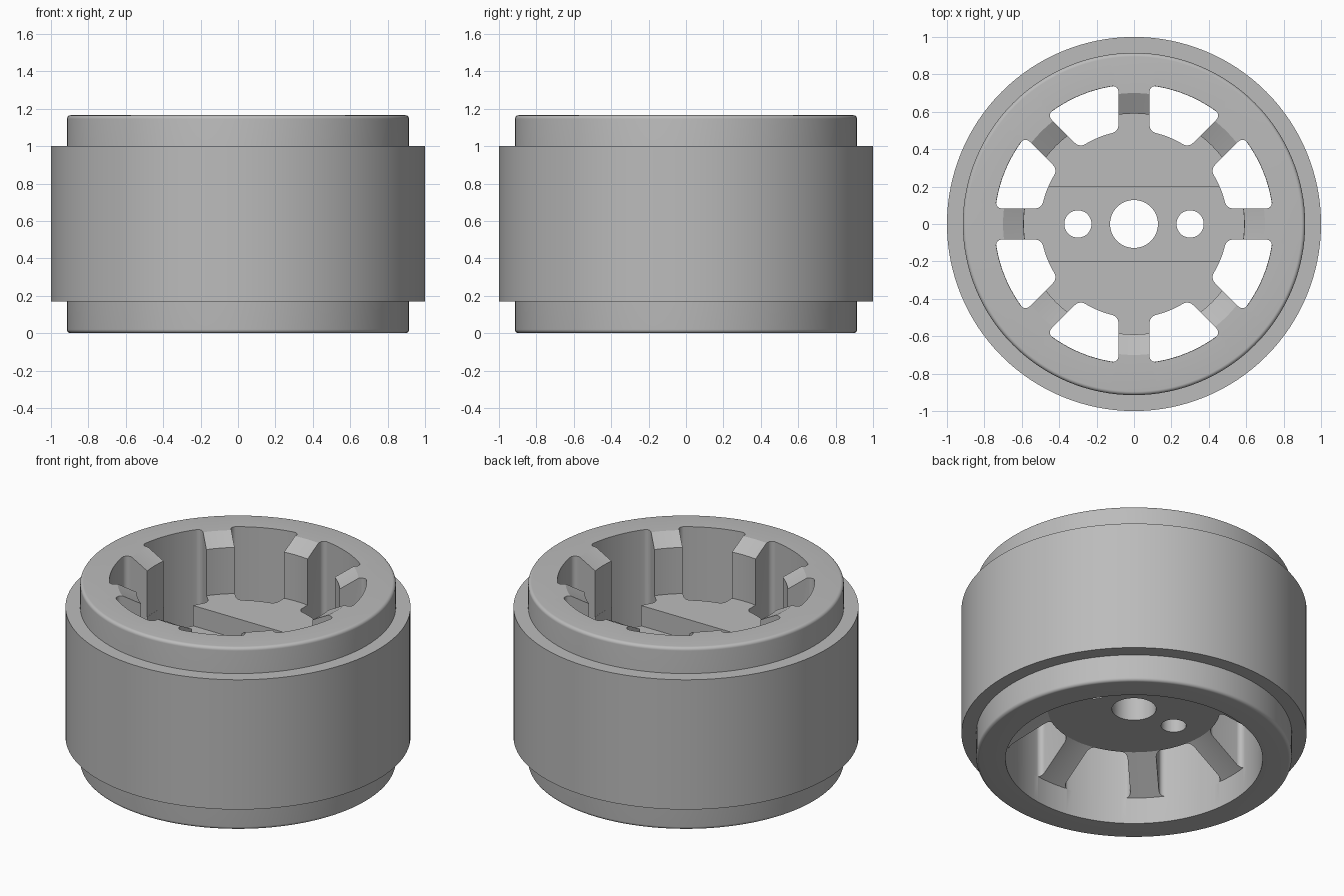
import bpy, bmesh
from math import sin, cos, pi, atan2, sqrt, radians, asin

cube = bpy.data.objects.get("Cube")
if cube:
    bpy.data.objects.remove(cube, do_unlink=True)

grey = bpy.data.materials.new("light_grey")
grey.use_nodes = True
color = (0.50, 0.50, 0.50, 1)
grey.diffuse_color = color
grey.node_tree.nodes["Principled BSDF"].inputs["Base Color"].default_value = color

HUB_R, WALL_R, RIB_HALF = 0.5, 0.745, 0.083
RIM_R, TOP = 0.915, 1.165
STEP = pi / 4


def make_object(name, bm):
    bmesh.ops.recalc_face_normals(bm, faces=bm.faces)
    mesh = bpy.data.meshes.new(name)
    bm.to_mesh(mesh)
    bm.free()
    mesh.materials.append(grey)
    obj = bpy.data.objects.new(name, mesh)
    bpy.context.collection.objects.link(obj)
    return obj


def lathe(name, profile, segments=128):
    """Revolve a closed (radius, height) profile about z."""
    bm = bmesh.new()
    rings = [[bm.verts.new((r * cos(2 * pi * i / segments), r * sin(2 * pi * i / segments), z))
              for r, z in profile] for i in range(segments)]
    n = len(profile)
    for i in range(segments):
        a, b = rings[i], rings[(i + 1) % segments]
        for j in range(n):
            k = (j + 1) % n
            bm.faces.new((a[j], b[j], b[k], a[k]))
    return make_object(name, bm)


def prism(bm, outline, z0, z1):
    """Extrude a flat outline from z0 to z1."""
    low = [bm.verts.new((x, y, z0)) for x, y in outline]
    high = [bm.verts.new((x, y, z1)) for x, y in outline]
    bm.faces.new(low[::-1])
    bm.faces.new(high)
    for i in range(len(outline)):
        j = (i + 1) % len(outline)
        bm.faces.new((low[i], low[j], high[j], high[i]))


def arc(cx, cy, r, a0, a1, n):
    return [(cx + r * cos(a0 + (a1 - a0) * i / n), cy + r * sin(a0 + (a1 - a0) * i / n))
            for i in range(n + 1)]


def rotate(points, a):
    return [(x * cos(a) - y * sin(a), x * sin(a) + y * cos(a)) for x, y in points]


def window_outline():
    """Opening between two ribs, with all four corners rounded."""
    f_in, f_out, outer = 0.045, 0.03, WALL_R + 0.001
    yi, yo = RIB_HALF + f_in, RIB_HALF + f_out
    xi = sqrt((HUB_R + f_in) ** 2 - yi ** 2)
    xo = sqrt((outer - f_out) ** 2 - yo ** 2)
    ai, ao = atan2(yi, xi), atan2(yo, xo)
    half = arc(0, 0, HUB_R, STEP / 2, ai, 4)[1:-1]
    half += arc(xi, yi, f_in, ai + pi, 1.5 * pi, 8)
    half += arc(xo, yo, f_out, -pi / 2, ao, 8)
    half += arc(0, 0, outer, ao, STEP / 2, 8)[1:-1]
    mirrored = rotate([(x, -y) for x, y in half], STEP)
    return half + mirrored[::-1]


def cut(target, name, bm):
    cutter = make_object(name, bm)
    cutter.hide_render = True
    mod = target.modifiers.new(name, 'BOOLEAN')
    mod.operation = 'DIFFERENCE'
    mod.solver = 'EXACT'
    mod.object = cutter
    bpy.context.view_layer.objects.active = target
    bpy.ops.object.modifier_apply(modifier=mod.name)
    bpy.data.objects.remove(cutter, do_unlink=True)


# Rim: barrel, hub disc with conical underside, and chamfered rib tops
edge = 0.02
profile = [(0.128, 0.335), (HUB_R, 0.335), (WALL_R, 0.17), (WALL_R, 0)]
profile += arc(RIM_R - edge, edge, edge, -pi / 2, 0, 6)
profile += arc(RIM_R - edge, TOP - edge, edge, 0, pi / 2, 6)
profile += [(0.70, TOP), (0.59, 1.105), (0.59, 0.81), (0.128, 0.81)]
rim = lathe("rim", profile)

# Eight windows leave the ribs standing
bm = bmesh.new()
for i in range(8):
    prism(bm, rotate(window_outline(), i * STEP), 0.165, TOP + 0.1)
cut(rim, "window_cutter", bm)

# Straight channel across the hub
bm = bmesh.new()
a = asin(0.2 / 0.589)
prism(bm, arc(0, 0, 0.589, -a, a, 12) + arc(0, 0, 0.589, pi - a, pi + a, 12), 0.68, 1.0)
cut(rim, "channel_cutter", bm)

# Two pin holes beside the axle hole
bm = bmesh.new()
for side in (-1, 1):
    prism(bm, arc(side * 0.3, 0, 0.073, 0, 2 * pi, 40)[:-1], 0.2, 0.9)
cut(rim, "pin_hole_cutter", bm)

# Tread band
tread = lathe("tread", [(0.9, 0.17), (1, 0.17), (1, 1), (0.9, 1)])

for obj in (rim, tread):
    bpy.ops.object.select_all(action='DESELECT')
    obj.select_set(True)
    bpy.context.view_layer.objects.active = obj
    bpy.ops.object.shade_smooth_by_angle(angle=radians(20))
